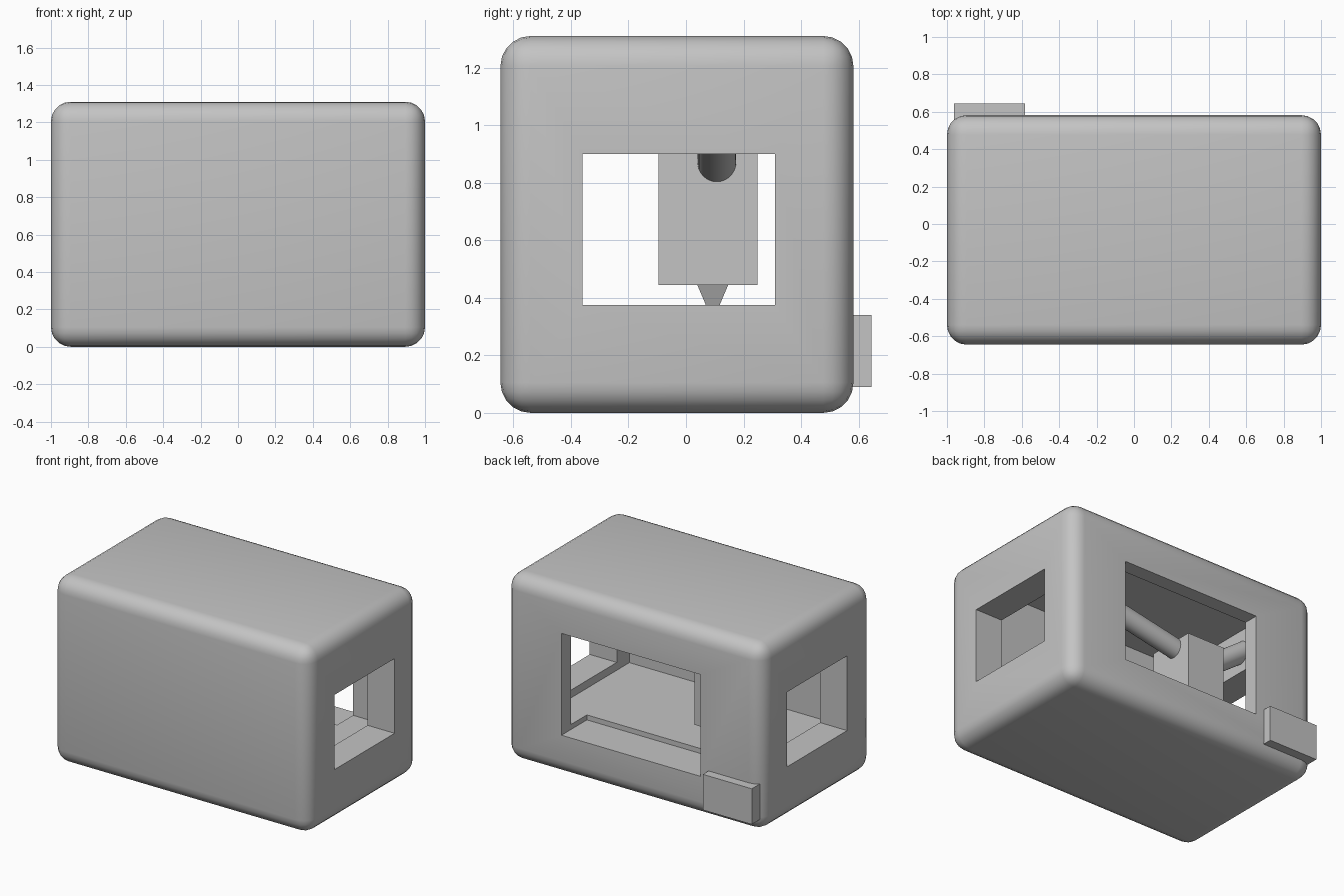
import bpy, bmesh, math
from mathutils import Vector

old = bpy.data.objects.get("Cube")
if old:
    bpy.data.objects.remove(old, do_unlink=True)

grey = bpy.data.materials.new("light_grey")
grey.use_nodes = True
grey.diffuse_color = (0.55, 0.55, 0.55, 1)
grey.node_tree.nodes["Principled BSDF"].inputs["Base Color"].default_value = (0.55, 0.55, 0.55, 1)


def finish(name, bm):
    mesh = bpy.data.meshes.new(name)
    bmesh.ops.recalc_face_normals(bm, faces=bm.faces)
    bm.to_mesh(mesh)
    bm.free()
    mesh.materials.append(grey)
    ob = bpy.data.objects.new(name, mesh)
    bpy.context.collection.objects.link(ob)
    return ob


def box(name, lo, hi, radius=0):
    bm = bmesh.new()
    bmesh.ops.create_cube(bm, size=1)
    for v in bm.verts:
        v.co = [l + (c + 0.5) * (h - l) for c, l, h in zip(v.co, lo, hi)]
    if radius:
        bmesh.ops.bevel(bm, geom=bm.edges[:], offset=radius, segments=5,
                        profile=0.5, affect='EDGES')
    return finish(name, bm)


def smooth(ob):
    bpy.ops.object.select_all(action='DESELECT')
    ob.select_set(True)
    bpy.context.view_layer.objects.active = ob
    bpy.ops.object.shade_smooth_by_angle(angle=math.radians(30))


def rod(name, a, b, radius):
    a, b = Vector(a), Vector(b)
    bm = bmesh.new()
    bmesh.ops.create_cone(bm, cap_ends=True, segments=32, radius1=radius,
                          radius2=radius, depth=(b - a).length)
    turn = (b - a).to_track_quat('Z', 'Y').to_matrix()
    bmesh.ops.rotate(bm, verts=bm.verts, matrix=turn)
    bmesh.ops.translate(bm, verts=bm.verts, vec=(a + b) / 2)
    smooth(finish(name, bm))


# Rounded housing, hollowed out, with side windows and a back window
housing = box("housing", (-1, -0.645, 0), (1, 0.582, 1.31), 0.105)
cutters = [
    box("chamber_cutter", (-0.79, -0.5, 0.32), (0.79, 0.477, 1.2)),
    box("side_window_cutter", (-1.2, -0.36, 0.375), (1.2, 0.31, 0.9)),
    box("back_window_cutter", (-0.52, 0.3, 0.285), (0.56, 0.8, 1.0)),
]
bpy.context.view_layer.objects.active = housing
for cutter in cutters:
    cutter.hide_render = True
    mod = housing.modifiers.new(cutter.name, 'BOOLEAN')
    mod.operation = 'DIFFERENCE'
    mod.solver = 'EXACT'
    mod.object = cutter
    bpy.ops.object.modifier_apply(modifier=mod.name)
    bpy.data.objects.remove(cutter, do_unlink=True)
smooth(housing)

# Tool head with tapered nozzle
box("tool_head", (-0.53, -0.095, 0.445), (-0.24, 0.248, 0.92))
bm = bmesh.new()
bmesh.ops.create_cone(bm, cap_ends=True, segments=4, radius1=0.022,
                      radius2=0.076, depth=0.09)
for v in bm.verts:
    x, y = v.co.x, v.co.y
    s = math.sqrt(0.5)
    v.co = ((x - y) * s - 0.385, (x + y) * s + 0.093, v.co.z + 0.4)
finish("nozzle", bm)

# Sloping arms from the head to the side walls
rod("left_arm", (-0.3, 0.107, 0.86), (0.83, 0.107, 1.08), 0.067)
rod("right_arm", (-0.5, 0.107, 0.83), (-0.83, 0.107, 1.07), 0.067)

# Connector block on the back
box("back_connector", (-0.963, 0.54, 0.09), (-0.583, 0.645, 0.34))
